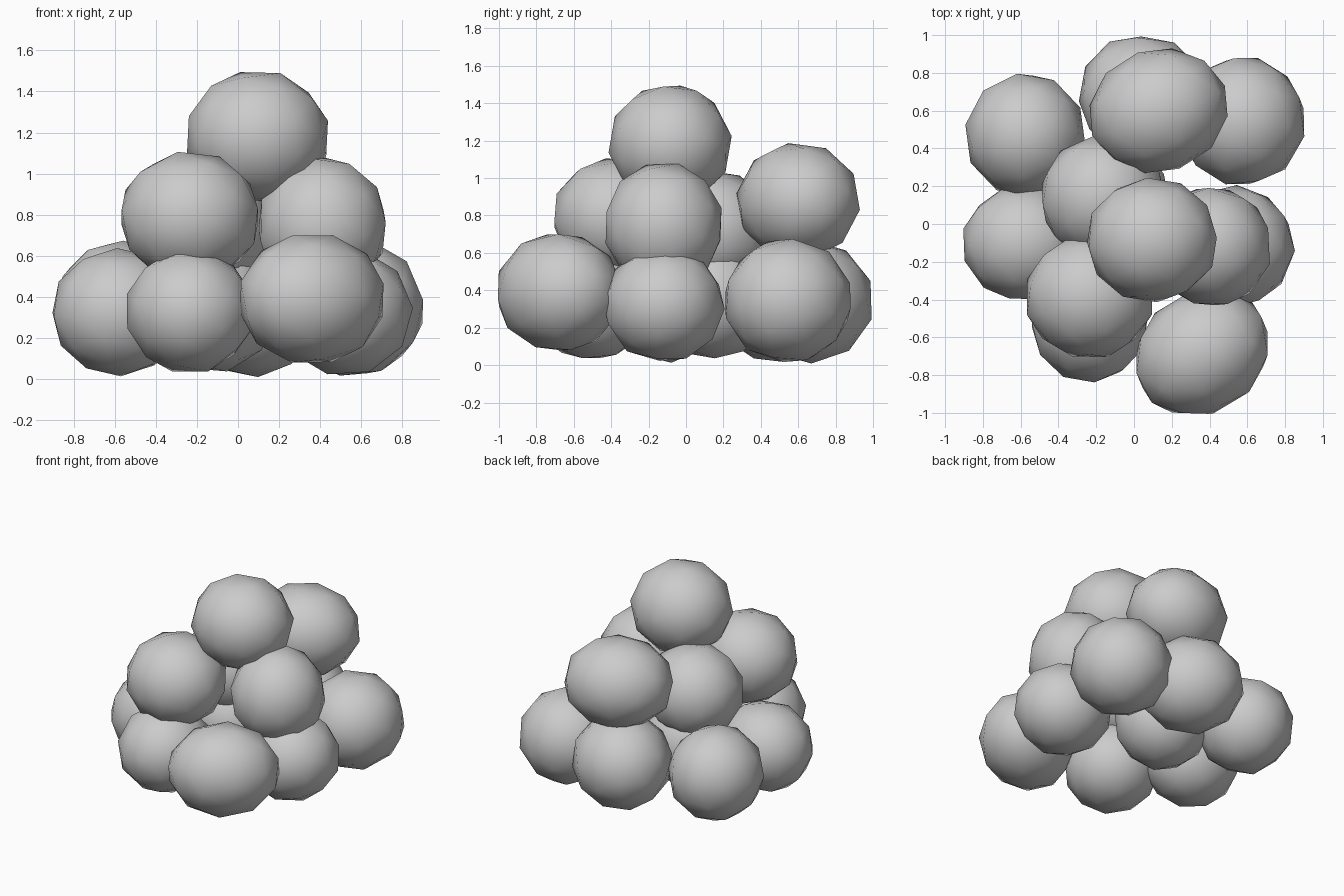
import bpy, bmesh, random
from math import radians, pi
from mathutils import Matrix, Euler

random.seed(4)


def ball(name, loc, half, azimuth=0):
    # lumpy low-poly ball: freely turned sphere, squashed to its half sizes, then aimed
    turn = Euler([random.uniform(-pi, pi) for _ in range(3)]).to_matrix().to_4x4()
    squash = Matrix.Diagonal((*half, 1))
    aim = Matrix.Rotation(radians(azimuth), 4, "Z")
    bm = bmesh.new()
    bmesh.ops.create_icosphere(bm, subdivisions=2, radius=1.01, matrix=aim @ squash @ turn)
    for f in bm.faces:
        f.smooth = True
    me = bpy.data.meshes.new(name)
    bm.to_mesh(me)
    bm.free()
    ob = bpy.data.objects.new(name, me)
    ob.location = loc
    bpy.context.collection.objects.link(ob)


# each ball: centre, half sizes, direction of its long axis
bottom = [
    ((-0.58, -0.10, 0.325), (0.33, 0.31, 0.31), 0),
    ((-0.575, 0.47, 0.345), (0.32, 0.33, 0.33), 0),
    ((-0.235, -0.51, 0.33), (0.315, 0.33, 0.305), 0),
    ((0.36, -0.68, 0.39), (0.38, 0.32, 0.32), 35),
    ((0.52, -0.12, 0.325), (0.33, 0.325, 0.31), 0),
    ((0.57, 0.545, 0.345), (0.34, 0.345, 0.335), 0),
    ((0.06, 0.66, 0.34), (0.36, 0.335, 0.33), 145),
    ((-0.13, 0.14, 0.35), (0.32, 0.32, 0.32), 0),
]
# middle layer resting in the gaps
middle = [
    ((-0.235, -0.385, 0.79), (0.345, 0.33, 0.32), 0),
    ((0.41, -0.12, 0.745), (0.32, 0.32, 0.34), 0),
    ((0.13, 0.60, 0.875), (0.375, 0.325, 0.315), 20),
    ((-0.165, 0.14, 0.72), (0.335, 0.33, 0.325), 0),
]
# single ball on top
top = [((0.095, -0.085, 1.18), (0.35, 0.33, 0.325), 0)]

for layer, balls in (("bottom", bottom), ("middle", middle), ("top", top)):
    for i, args in enumerate(balls):
        ball(f"{layer}_ball_{i + 1}", *args)
